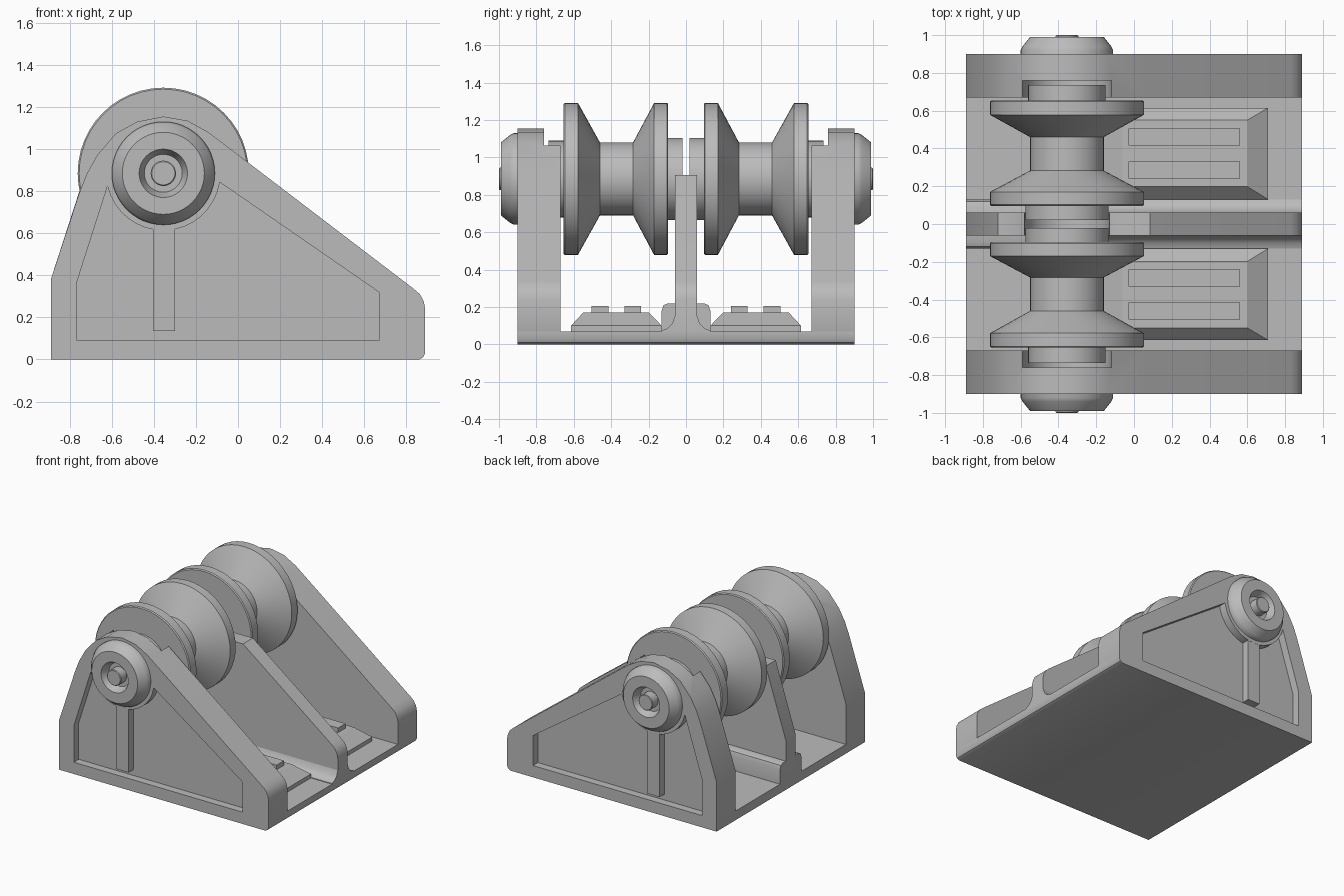
import bpy, bmesh, math
from mathutils import Vector, Matrix

default = bpy.data.objects.get("Cube")
if default:
    bpy.data.objects.remove(default, do_unlink=True)

AX, AZ = -0.355, 0.885          # roller axis
GREY = (0.5, 0.5, 0.5, 1)
grey = bpy.data.materials.new("plain grey")
grey.use_nodes = True
grey.diffuse_color = GREY
grey.node_tree.nodes["Principled BSDF"].inputs["Base Color"].default_value = GREY


def finish(bm, name):
    bmesh.ops.recalc_face_normals(bm, faces=bm.faces[:])
    mesh = bpy.data.meshes.new(name)
    bm.to_mesh(mesh)
    bm.free()
    mesh.materials.append(grey)
    ob = bpy.data.objects.new(name, mesh)
    bpy.context.collection.objects.link(ob)
    return ob


def prism(name, pts, a, b, along="y"):
    """Extrude an outline (x,z) along y, or (y,z) along x, from a to b."""
    bm = bmesh.new()
    place = (lambda u, v, d: (u, d, v)) if along == "y" else (lambda u, v, d: (d, u, v))
    face = bm.faces.new([bm.verts.new(place(u, v, a)) for u, v in pts])
    out = bmesh.ops.extrude_face_region(bm, geom=[face])
    moved = [g for g in out["geom"] if isinstance(g, bmesh.types.BMVert)]
    bmesh.ops.translate(bm, verts=moved, vec=Vector(place(0, 0, b - a)))
    return finish(bm, name)


def box(name, x0, x1, y0, y1, z0, z1):
    return prism(name, [(x0, z0), (x1, z0), (x1, z1), (x0, z1)], y0, y1)


def lathe(name, profile, s):
    """Turn (radius, y) points round the roller axis; s picks the side."""
    bm = bmesh.new()
    vs = [bm.verts.new((AX + r, s * y, AZ)) for r, y in profile]
    es = [bm.edges.new(p) for p in zip(vs, vs[1:])]
    bmesh.ops.spin(bm, geom=vs + es, cent=(AX, 0, AZ), axis=(0, 1, 0),
                   angle=math.tau, steps=48, use_duplicate=False)
    bmesh.ops.remove_doubles(bm, verts=bm.verts[:], dist=0.0005)
    return finish(bm, name)


def arc(r, a0, a1, n=16):
    angles = [math.radians(a0 + (a1 - a0) * i / n) for i in range(n + 1)]
    return [(AX + r * math.cos(t), AZ + r * math.sin(t)) for t in angles]


def cut(ob, cutter):
    mod = ob.modifiers.new("cut", "BOOLEAN")
    mod.operation, mod.solver, mod.object = "DIFFERENCE", "EXACT", cutter
    bpy.context.view_layer.update()
    mesh = bpy.data.meshes.new_from_object(
        ob.evaluated_get(bpy.context.evaluated_depsgraph_get()))
    ob.modifiers.clear()
    ob.data = mesh
    bpy.data.objects.remove(cutter, do_unlink=True)


# Shared outline pieces: rounded low end and curved shoulder
toe = [(-0.89, 0), (0.86, 0), (0.88, 0.01), (0.89, 0.03)]
low_end = [(0.89, 0.24), (0.883, 0.275), (0.865, 0.31), (0.83, 0.34)]
shoulder = [(0.05, 0.935), (-0.14, 1.08), (-0.24, 1.135), (-0.355, 1.155),
            (-0.48, 1.13), (-0.58, 1.075), (-0.67, 0.97), (-0.72, 0.88), (-0.755, 0.79)]
plate = toe + low_end + shoulder + [(-0.89, 0.38)]
pocket = ([(-0.765, 0.09), (0.67, 0.09), (0.67, 0.32)]
          + arc(0.272, -9, -167) + [(-0.765, 0.37)])
slot = arc(0.235, -180, 0) + [(AX + 0.235, 1.4), (AX - 0.235, 1.4)]

# Base
prism("base", toe + [(0.89, 0.07), (-0.89, 0.07)], -0.9, 0.9)

# Middle wall with its saddle, fillet and raised back blocks
wall = ([(-0.89, 0.05), (0.89, 0.05)] + low_end + [(0.085, 0.905), (-0.09, 0.905)]
        + arc(0.225, 0, -180) + [(-0.65, 0.905), (-0.72, 0.905), (-0.89, 0.38)])
prism("middle_wall", wall, -0.06, 0.06)
half = [(0.13, 0.05), (0.13, 0.075), (0.1, 0.085), (0.075, 0.11), (0.06, 0.15)]
prism("wall_fillet", half + [(-y, z) for y, z in reversed(half)], -0.89, 0.89, "x")
half = [(0.13, 0.05), (0.13, 0.18), (0.12, 0.21), (0.095, 0.22)]
prism("wall_back_block", half + [(-y, z) for y, z in reversed(half)], -0.89, -0.3, "x")

for s, side in ((-1, "front"), (1, "back")):
    def span(a, b):
        return sorted((s * a, s * b))

    # Side plate with outer pocket and inner axle slot
    support = prism(side + "_side_plate", plate, *span(0.67, 0.9))
    cut(support, prism("pocket_cutter", pocket, *span(0.84, 1.0)))
    cut(support, prism("slot_cutter", slot, *span(0.6, 0.76)))
    box(side + "_plate_rib", -0.405, -0.3, *span(0.83, 0.899), 0.135, 0.63)

    # Grooved roller with hubs
    lathe(side + "_roller", [
        (0, 0.02), (0.22, 0.02), (0.22, 0.095), (0.4, 0.095), (0.407, 0.102),
        (0.407, 0.17), (0.195, 0.283), (0.195, 0.46), (0.407, 0.578),
        (0.407, 0.648), (0.4, 0.655), (0.205, 0.655), (0.205, 0.735), (0, 0.735)], s)

    # End cap with dished centre and pin
    lathe(side + "_end_cap", [
        (0, 0.7 + 0.08), (0.245, 0.78), (0.245, 0.92), (0.235, 0.94), (0.195, 0.99),
        (0.115, 0.99), (0.09, 0.93), (0, 0.93)], s)
    lathe(side + "_pin", [(0, 0.9), (0.06, 0.9), (0.06, 0.995), (0.055, 1), (0, 1)], s)

    # Bevelled floor pad with two raised bars
    bm = bmesh.new()
    rings = []
    for z, x0, x1, y0, y1 in ((0.06, -0.17, 0.71, 0.13, 0.615),
                              (0.1, -0.17, 0.71, 0.13, 0.615),
                              (0.17, -0.06, 0.6, 0.198, 0.55)):
        rings.append([bm.verts.new((x, s * y, z)) for x, y in
                      ((x0, y0), (x1, y0), (x1, y1), (x0, y1))])
    for lo, hi in zip(rings, rings[1:]):
        for i in range(4):
            j = (i + 1) % 4
            bm.faces.new((lo[i], lo[j], hi[j], hi[i]))
    bm.faces.new(rings[0])
    bm.faces.new(rings[-1])
    finish(bm, side + "_floor_pad")
    for label, y in (("inner", 0.285), ("outer", 0.46)):
        box(side + "_" + label + "_bar", -0.03, 0.56,
            *span(y - 0.045, y + 0.045), 0.16, 0.205)

# Smooth the curves, keep the edges sharp
bpy.ops.object.select_all(action="DESELECT")
for ob in bpy.context.collection.objects:
    if ob.type == "MESH" and ob.data.materials and ob.data.materials[0] == grey:
        ob.select_set(True)
        bpy.context.view_layer.objects.active = ob
bpy.ops.object.shade_smooth_by_angle(angle=math.radians(30))
